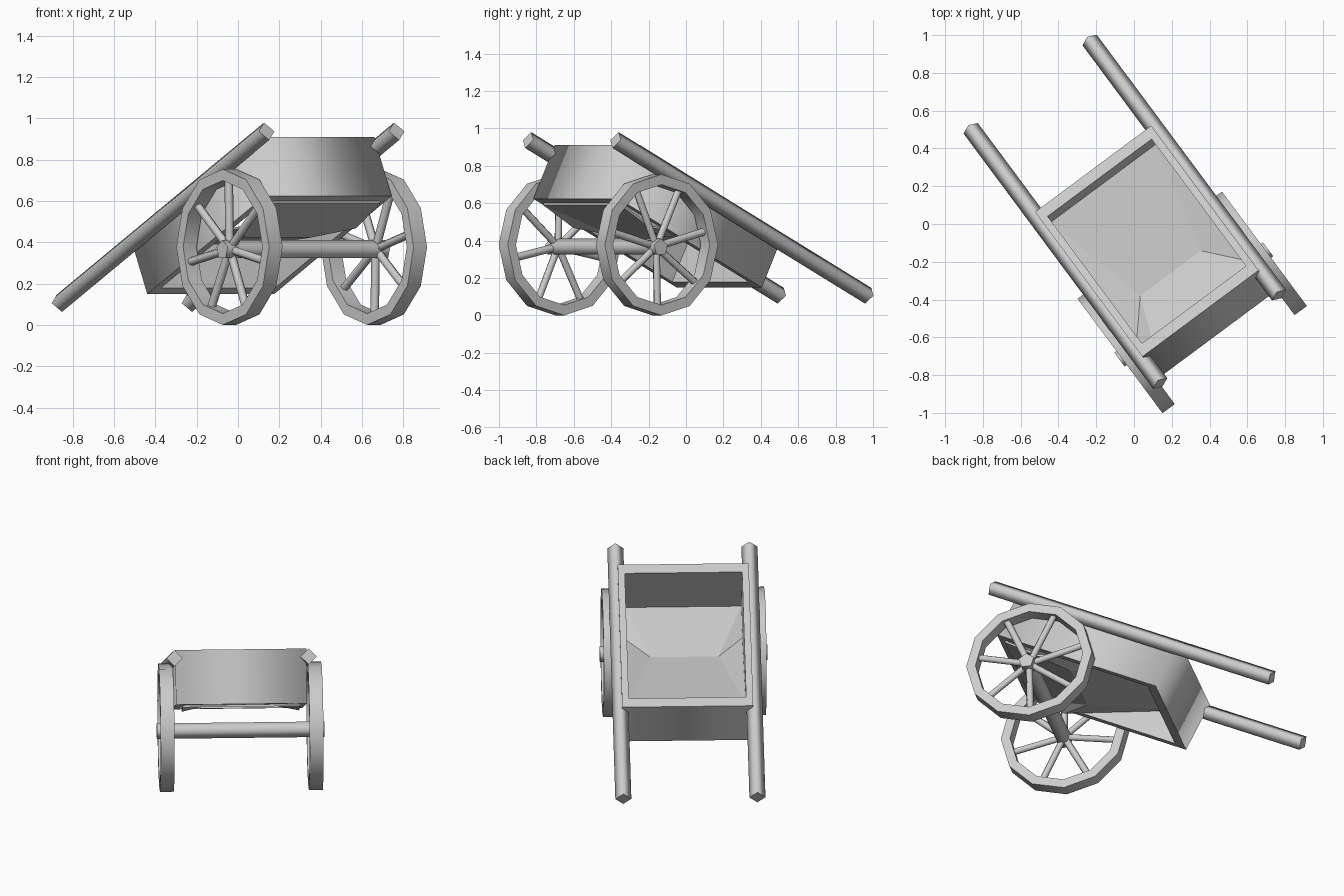
import bpy, bmesh, math
from mathutils import Matrix, Vector

if "Cube" in bpy.data.objects:
    bpy.data.objects.remove(bpy.data.objects["Cube"])

# The cart is laid out along local X (up end = +X), then turned in plan
TURN = Matrix.Rotation(math.radians(-53.4), 4, 'Z')
TILT = math.atan(0.497)                  # slope of poles and body
WHEEL = Vector((0.517, 0, 0.377))        # wheel centre on the mid-plane
R = 0.377


def finish(name, bm):
    bmesh.ops.recalc_face_normals(bm, faces=bm.faces)
    bmesh.ops.transform(bm, matrix=TURN, verts=bm.verts)
    me = bpy.data.meshes.new(name)
    bm.to_mesh(me)
    bm.free()
    ob = bpy.data.objects.new(name, me)
    bpy.context.collection.objects.link(ob)
    return ob


def add_rod(bm, a, b, r, sides):
    """Smooth-sided prism from a to b with sharp end caps."""
    a, b = Vector(a), Vector(b)
    d = b - a
    m = Matrix.Translation((a + b) / 2) @ d.to_track_quat('Z', 'Y').to_matrix().to_4x4()
    new = bmesh.ops.create_cone(bm, cap_ends=True, segments=sides, radius1=r, radius2=r,
                                depth=d.length, matrix=m)['verts']
    axis = d.normalized()
    for f in {f for v in new for f in v.link_faces}:
        f.normal_update()
        if abs(f.normal.dot(axis)) < 0.5:
            f.smooth = True
        else:
            for e in f.edges:
                e.smooth = False


def add_ring(bm, loops, smooth_bands):
    """Skin a closed chain of vertex loops; loops stay sharp, chosen bands smooth."""
    loops = [[bm.verts.new(p) for p in l] for l in loops]
    n = len(loops[0])
    for k, (l0, l1) in enumerate(zip(loops, loops[1:] + loops[:1])):
        for i in range(n):
            j = (i + 1) % n
            bm.faces.new((l0[i], l0[j], l1[j], l1[i])).smooth = k in smooth_bands
    for l in loops:
        for i in range(n):
            bm.edges.get((l[i - 1], l[i])).smooth = False


for side, s in (("left", -1), ("right", 1)):
    # Wheel rim: twelve sides, square section
    bm = bmesh.new()
    section = [(R, 0.395), (R, 0.476), (R - 0.055, 0.476), (R - 0.055, 0.395)]
    add_ring(bm, [[WHEEL + Vector((r * math.sin(i * math.pi / 6), s * y,
                                   r * math.cos(i * math.pi / 6))) for i in range(12)]
                  for r, y in section], (0, 1, 2, 3))
    finish(side + "_wheel_rim", bm)

    # Spokes: seven, one pointing up on the left wheel and down on the right
    bm = bmesh.new()
    hub = WHEEL + Vector((0.008, s * 0.44, -0.01))
    for i in range(7):
        t = -s * math.pi / 2 + i * math.tau / 7
        tip = WHEEL + Vector((math.cos(t) * (R - 0.04), s * 0.44, math.sin(t) * (R - 0.04)))
        add_rod(bm, hub, tip, 0.021, 6)
    finish(side + "_spokes", bm)

    # Carrying pole: square section standing on its corner
    bm = bmesh.new()
    add_rod(bm, (-0.922, s * 0.392, 0.105), (0.760, s * 0.392, 0.937), 0.047, 4)
    finish(side + "_pole", bm)

# Axle, running through both wheels
bm = bmesh.new()
add_rod(bm, WHEEL + Vector((0.014, -0.49, -0.014)), WHEEL + Vector((0.014, 0.49, -0.014)), 0.048, 5)
finish("axle", bm)

# Body frame: four walls, open above and below, tilted with the poles
bm = bmesh.new()
tilt = Matrix.Translation((0.59, 0, 0.91)) @ Matrix.Rotation(-TILT, 4, 'Y')


def wall_loop(inset_x, inset_y, q):
    x0, x1, y = -1.065 + inset_x, -inset_x, 0.383 - inset_y
    return [tilt @ Vector(p) for p in ((x0, -y, q), (x1, -y, q), (x1, y, q), (x0, y, q))]


add_ring(bm, [wall_loop(0, 0, 0), wall_loop(0, 0, -0.32),
              wall_loop(0.065, 0.04, -0.32), wall_loop(0.065, 0.04, 0)], (0,))
finish("body_walls", bm)

# Floor: shallow at the low end, folded up to the bottom edge at the high end
bm = bmesh.new()
half = [(-0.27, 0.345, 0.40), (0.49, 0.345, 0.478), (0.325, 0.20, 0.435), (0.69, 0.345, 0.60)]
lo, mid, fold, hi = [[bm.verts.new((x, k * y, z)) for k in (-1, 1)] for x, y, z in half]
bm.faces.new((lo[0], fold[0], fold[1], lo[1]))
bm.faces.new((fold[0], hi[0], hi[1], fold[1]))
for k in (0, 1):
    bm.faces.new((lo[k], mid[k], fold[k]))
    bm.faces.new((mid[k], hi[k], fold[k]))
floor = finish("body_floor", bm)
thick = floor.modifiers.new("thickness", 'SOLIDIFY')
thick.thickness = 0.012
